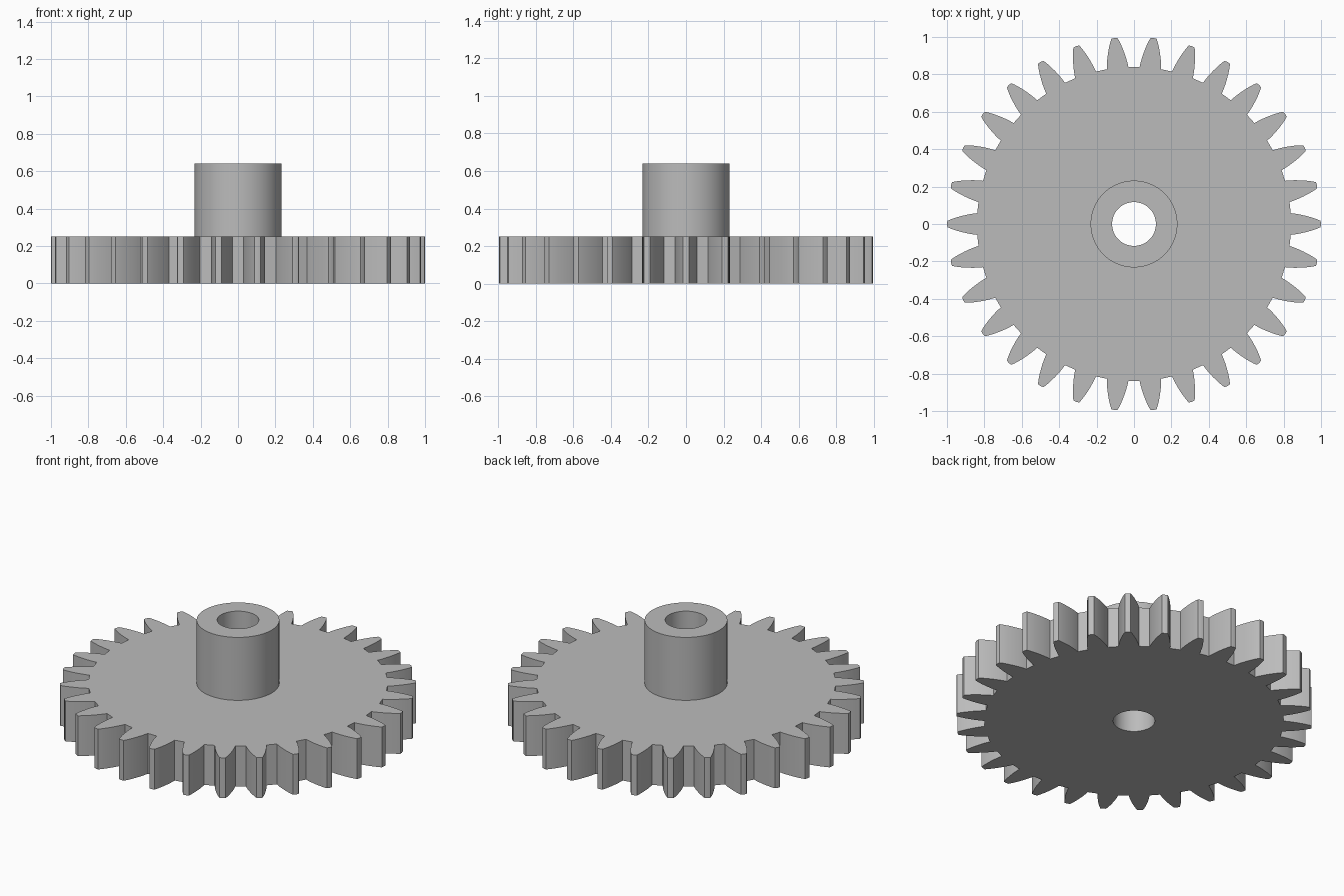
import bpy, bmesh
from math import sin, cos, pi, sqrt

cube = bpy.data.objects.get("Cube")
if cube:
    bpy.data.objects.remove(cube)

TEETH = 30
WHEEL_TOP, HUB_TOP = 0.25, 0.64
HUB_RADIUS, BORE_RADIUS = 0.232, 0.117
# Tooth flank from root to tip: radius, half width
FLANK = [(0.84, 0.058), (0.865, 0.055), (0.89, 0.0505), (0.92, 0.0435),
         (0.95, 0.035), (0.98, 0.0245), (0.998, 0.0165)]


def circle(radius, count=96):
    return [(radius * cos(2 * pi * i / count), radius * sin(2 * pi * i / count))
            for i in range(count)]


def gear_outline():
    tooth = [(sqrt(r * r - w * w), -w) for r, w in FLANK]
    tooth.append((1.0, 0))
    tooth += [(x, -y) for x, y in reversed(tooth[:-1])]
    points = []
    for i in range(TEETH):
        c, s = cos(2 * pi * i / TEETH), sin(2 * pi * i / TEETH)
        points += [(x * c - y * s, x * s + y * c) for x, y in tooth]
    return points


bm = bmesh.new()


def ring(points, z):
    verts = [bm.verts.new((x, y, z)) for x, y in points]
    return [bm.edges.new((a, b)) for a, b in zip(verts, verts[1:] + verts[:1])]


def wall(edges, height):
    made = bmesh.ops.extrude_edge_only(bm, edges=edges)["geom"]
    verts = [g for g in made if isinstance(g, bmesh.types.BMVert)]
    bmesh.ops.translate(bm, verts=verts, vec=(0, 0, height))
    return [g for g in made if isinstance(g, bmesh.types.BMEdge)
            and abs(g.verts[0].co.z - g.verts[1].co.z) < 1e-5]


def cap(outer, inner):
    bmesh.ops.triangle_fill(bm, edges=outer + inner, use_beauty=True,
                            normal=(0, 0, 1))


# Toothed rim, hub wall and bore wall
rim_low = ring(gear_outline(), 0)
rim_high = wall(rim_low, WHEEL_TOP)
hub_low = ring(circle(HUB_RADIUS), WHEEL_TOP)
hub_high = wall(hub_low, HUB_TOP - WHEEL_TOP)
bore_low = ring(circle(BORE_RADIUS), 0)
bore_high = wall(bore_low, HUB_TOP)

# Flat faces: underside, wheel top, hub top
cap(rim_low, bore_low)
cap(rim_high, hub_low)
cap(hub_high, bore_high)
bmesh.ops.recalc_face_normals(bm, faces=bm.faces)

mesh = bpy.data.meshes.new("gear_wheel_with_hub")
bm.to_mesh(mesh)
bm.free()
gear = bpy.data.objects.new("gear_wheel_with_hub", mesh)
bpy.context.collection.objects.link(gear)

# Plain grey
grey = bpy.data.materials.new("grey")
grey.use_nodes = True
color = (0.5, 0.5, 0.5, 1)
grey.diffuse_color = color
grey.node_tree.nodes["Principled BSDF"].inputs["Base Color"].default_value = color
mesh.materials.append(grey)

bpy.ops.object.select_all(action="DESELECT")
gear.select_set(True)
bpy.context.view_layer.objects.active = gear
bpy.ops.object.shade_smooth_by_angle(angle=pi / 6)
